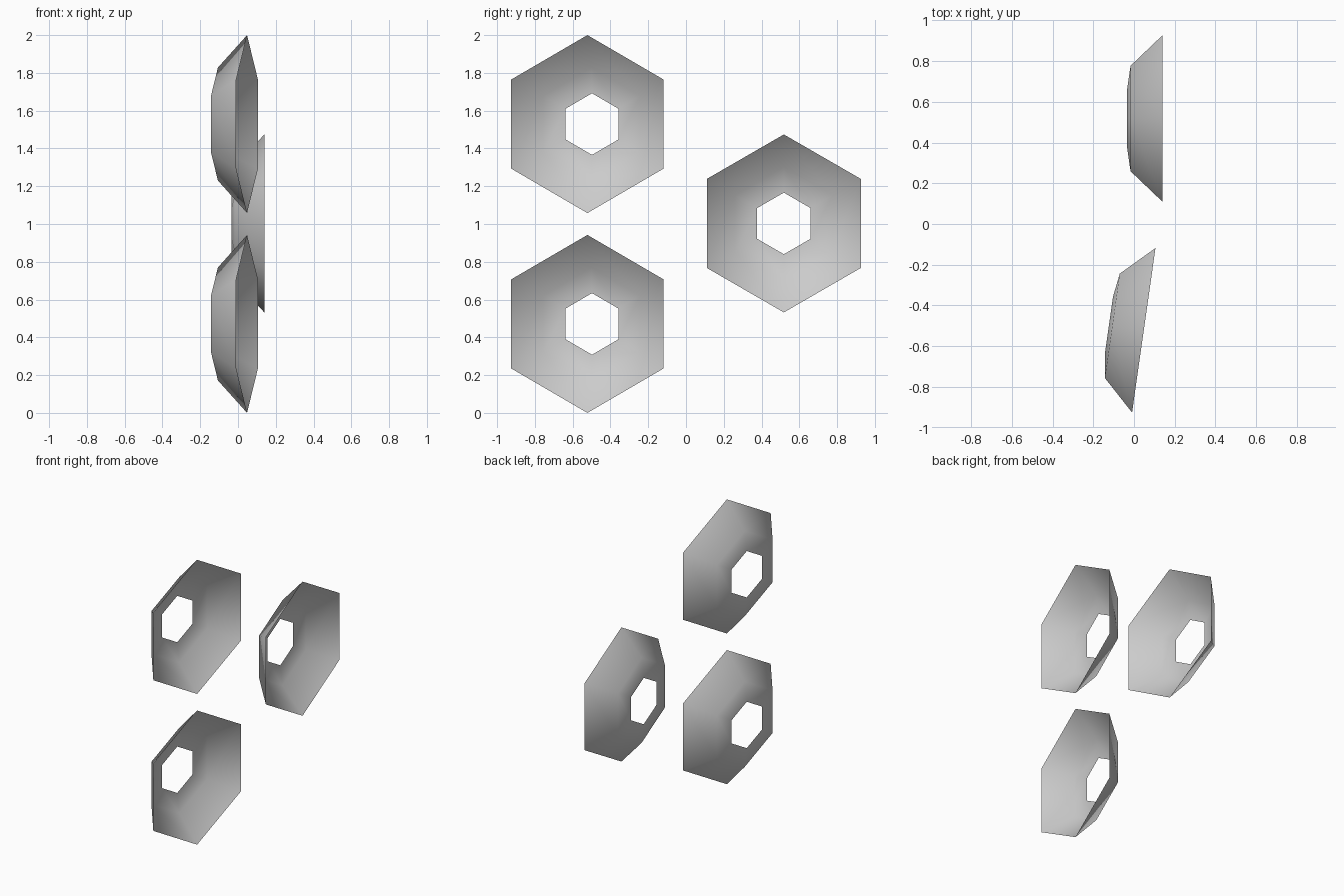
import bpy
import math
from mathutils import Matrix

cube = bpy.data.objects.get("Cube")
if cube:
    bpy.data.objects.remove(cube, do_unlink=True)

# Single grey finish
grey = bpy.data.materials.new("plain grey")
grey.use_nodes = True
colour = (0.6, 0.6, 0.6, 1)
grey.diffuse_color = colour
grey.node_tree.nodes["Principled BSDF"].inputs["Base Color"].default_value = colour

SIDES = 6
# Shell section: (offset along the facing axis, corner radius), rim to hole
SECTION = [(0, 0.471), (-0.156, 0.299), (-0.173, 0.163)]


def hex_dish(name, centre, turn):
    """Thin open hexagonal dish facing +x, with a hexagonal hole."""
    verts, faces = [], []
    for x, radius in SECTION:
        for i in range(SIDES):
            a = math.tau * i / SIDES
            verts.append((x, radius * math.sin(a), radius * math.cos(a)))
    for ring in range(len(SECTION) - 1):
        for i in range(SIDES):
            a, b = ring * SIDES + i, ring * SIDES + (i + 1) % SIDES
            faces.append((a, a + SIDES, b + SIDES, b))
    mesh = bpy.data.meshes.new(name)
    mesh.from_pydata(verts, [], faces)
    mesh.materials.append(grey)
    mesh.shade_smooth()
    dish = bpy.data.objects.new(name, mesh)
    dish.matrix_world = Matrix.Translation(centre) @ Matrix.Rotation(turn, 4, "Z")
    bpy.context.collection.objects.link(dish)


# Two tilted dishes stacked at the front, one straight dish behind
tilt = math.radians(-8.1)
hex_dish("lower_front_dish", (0.048, -0.522, 0.471), tilt)
hex_dish("upper_front_dish", (0.048, -0.522, 1.529), tilt)
hex_dish("back_dish", (0.139, 0.518, 1.003), 0)
